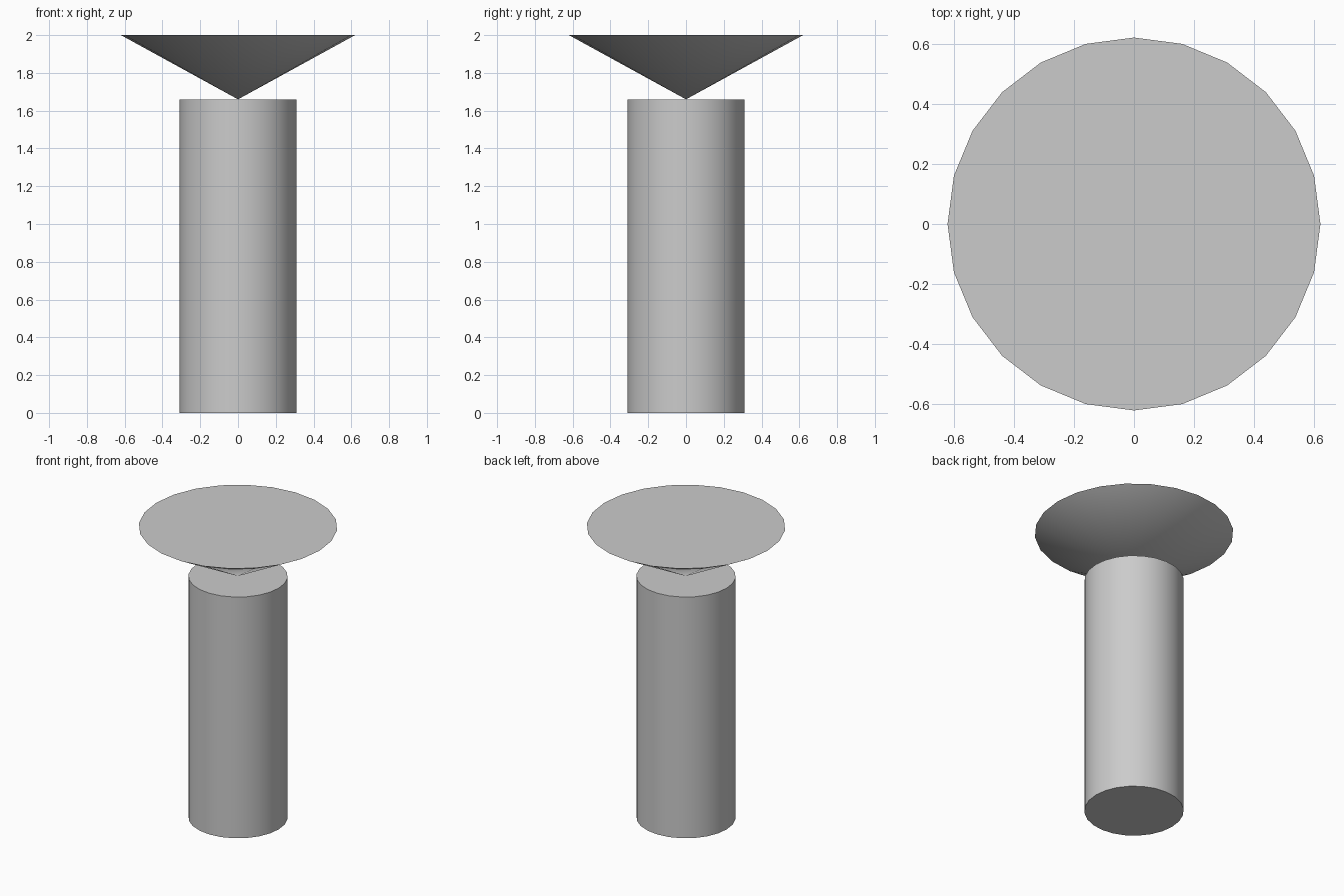
import bpy
import math

cube = bpy.data.objects.get("Cube")
if cube:
    bpy.data.objects.remove(cube, do_unlink=True)

SIDES = 24
JOINT = 1.66   # height where the cone tip meets the column
TOP = 2.0
RADIUS = 0.31

grey = bpy.data.materials.new("plain grey")
grey.use_nodes = True
colour = (0.6, 0.6, 0.6, 1.0)
grey.diffuse_color = colour
grey.node_tree.nodes["Principled BSDF"].inputs["Base Color"].default_value = colour


def round_part(name, bottom_radius, top_radius, z0, z1):
    bpy.ops.mesh.primitive_cone_add(
        vertices=SIDES, radius1=bottom_radius, radius2=top_radius,
        depth=z1 - z0, location=(0, 0, (z0 + z1) / 2))
    part = bpy.context.object
    part.name = name
    part.data.materials.append(grey)
    bpy.ops.object.shade_smooth_by_angle(angle=math.radians(30))
    return part


# Upright column
round_part("column", RADIUS, RADIUS, 0, JOINT)

# Inverted cone balanced on its tip
round_part("inverted_cone", 0, RADIUS * 2, JOINT, TOP)
